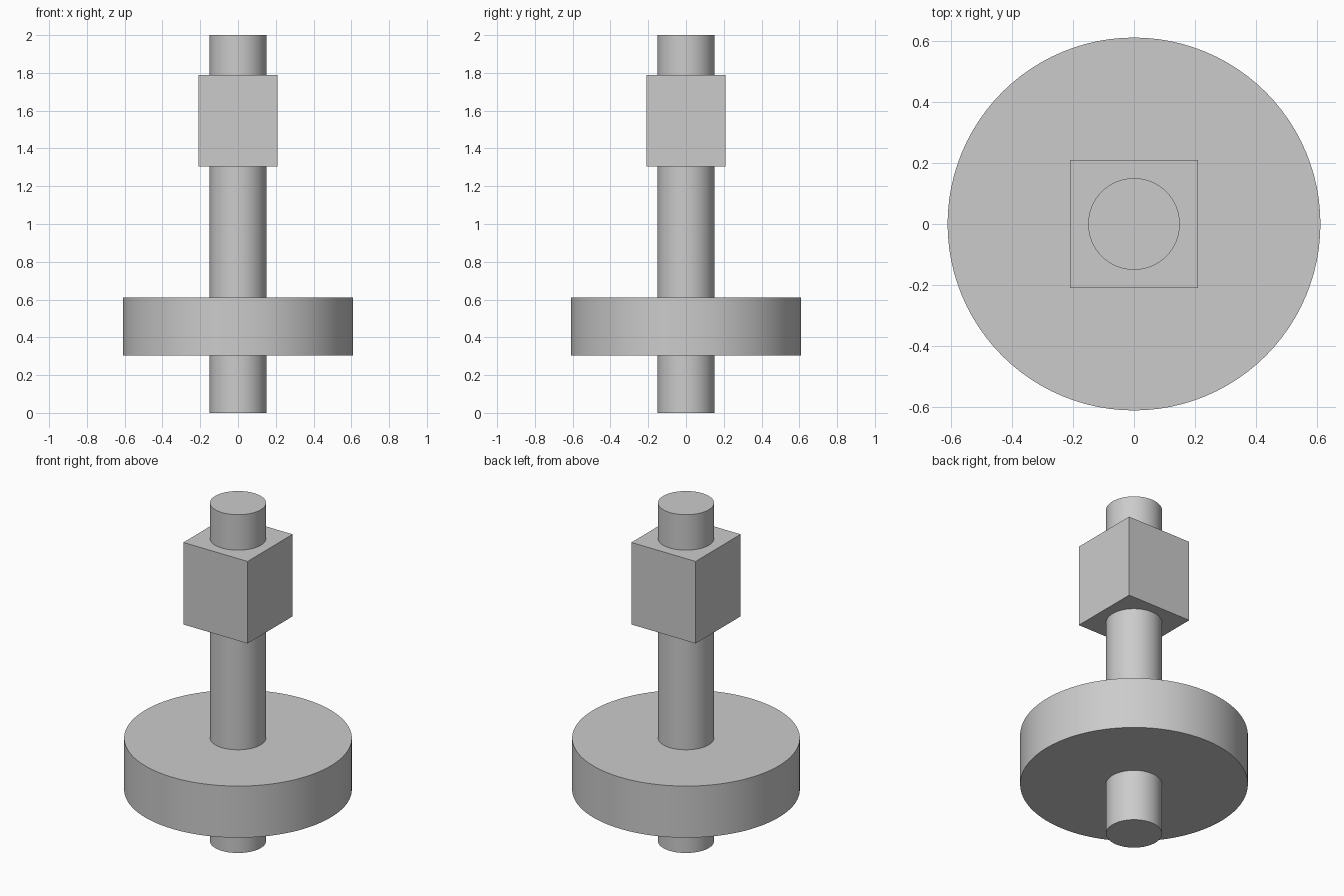
import bpy
import math

cube = bpy.data.objects.get("Cube")
if cube:
    bpy.data.objects.remove(cube, do_unlink=True)

# Single plain grey for the whole part
grey = bpy.data.materials.new("plain_grey")
grey.use_nodes = True
colour = (0.6, 0.6, 0.6, 1.0)
grey.diffuse_color = colour
grey.node_tree.nodes["Principled BSDF"].inputs["Base Color"].default_value = colour


def finish(name):
    obj = bpy.context.object
    obj.name = name
    obj.data.materials.append(grey)
    return obj


def cylinder(name, radius, bottom, top):
    bpy.ops.mesh.primitive_cylinder_add(
        vertices=96, radius=radius, depth=top - bottom,
        location=(0, 0, (bottom + top) / 2))
    bpy.ops.object.shade_smooth_by_angle(angle=math.radians(30))
    return finish(name)


def square_block(name, width, bottom, top):
    bpy.ops.mesh.primitive_cube_add(size=1, location=(0, 0, (bottom + top) / 2))
    bpy.context.object.scale = (width, width, top - bottom)
    bpy.ops.object.transform_apply(location=False, rotation=False, scale=True)
    return finish(name)


# Shaft running the full height, with a flange disc low and a square block high
cylinder("shaft", 0.15, 0.0, 2.0)
cylinder("flange_disc", 0.61, 0.305, 0.61)
square_block("square_block", 0.42, 1.305, 1.79)
